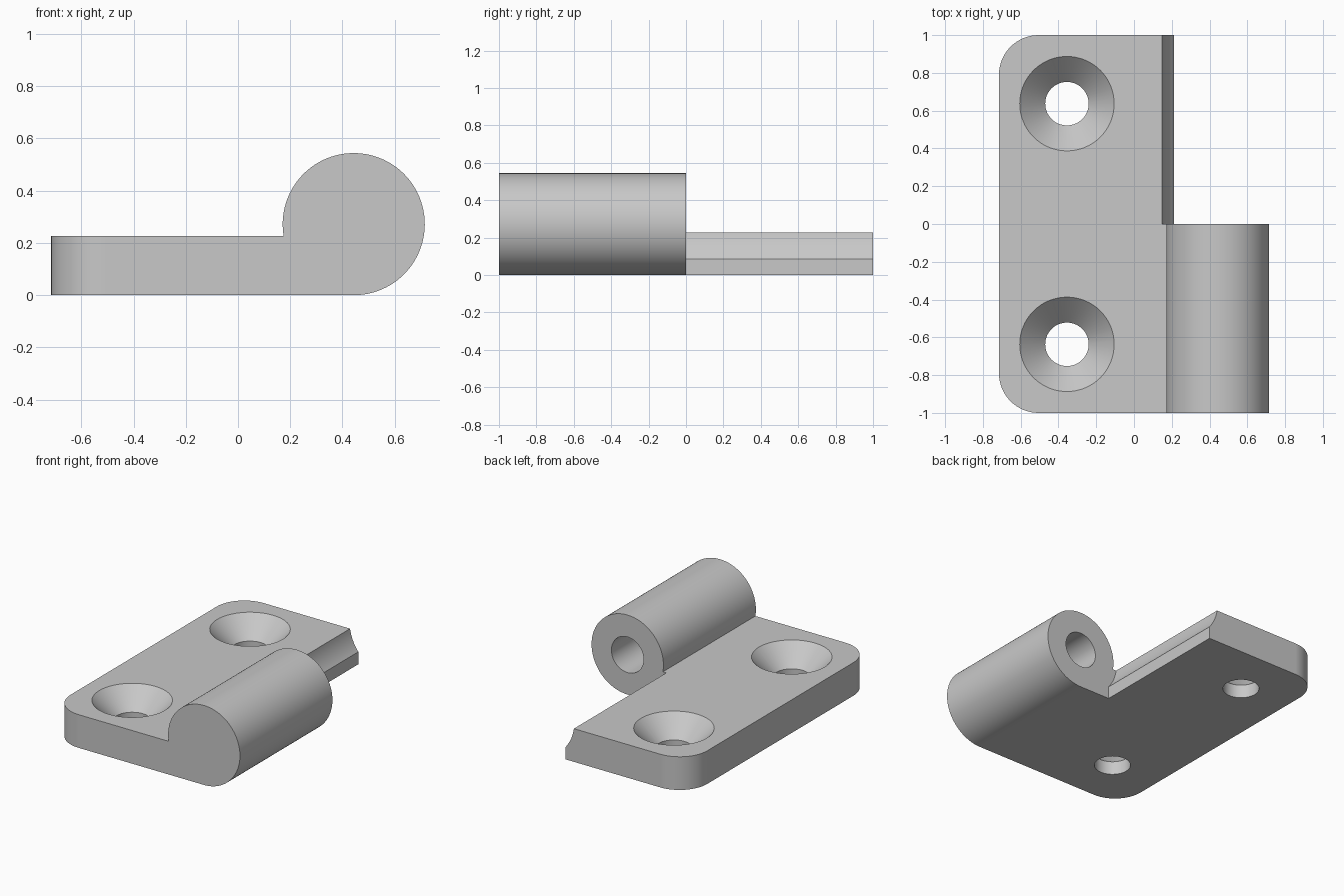
import bpy, bmesh, math
from math import sin, cos, pi, asin, sqrt, atan2

if "Cube" in bpy.data.objects:
    bpy.data.objects.remove(bpy.data.objects["Cube"])

T = 0.227                 # plate thickness
CX, R = 0.443, 0.272      # barrel axis x, and radius (axis height = radius)
SCOOP = 0.298             # clearance radius for the mating barrel
LEFT = -0.715

steel = bpy.data.materials.new("light grey metal")
steel.diffuse_color = (0.58, 0.58, 0.58, 1)
steel.use_nodes = True
steel.node_tree.nodes["Principled BSDF"].inputs["Base Color"].default_value = steel.diffuse_color


def arc(r, a0, a1, n):
    return [(CX + r * cos(a0 + (a1 - a0) * i / n),
             R + r * sin(a0 + (a1 - a0) * i / n)) for i in range(n + 1)]


def finish(name, bm):
    bmesh.ops.recalc_face_normals(bm, faces=bm.faces)
    me = bpy.data.meshes.new(name)
    bm.to_mesh(me)
    bm.free()
    me.materials.append(steel)
    ob = bpy.data.objects.new(name, me)
    bpy.context.collection.objects.link(ob)
    return ob


def prism(profile, y0, y1):
    """Extrude an xz profile along y."""
    bm = bmesh.new()
    f = bm.faces.new([bm.verts.new((x, y0, z)) for x, z in profile])
    ext = bmesh.ops.extrude_face_region(bm, geom=[f])["geom"]
    bmesh.ops.translate(bm, vec=(0, y1 - y0, 0),
                        verts=[v for v in ext if isinstance(v, bmesh.types.BMVert)])
    return bm


def lathe(name, profile, x, y, n=64):
    """Closed turned solid about a vertical axis, from (radius, z) rings."""
    bm = bmesh.new()
    rings = [[bm.verts.new((x + r * cos(2 * pi * i / n), y + r * sin(2 * pi * i / n), z))
              for i in range(n)] for r, z in profile]
    for a, b in zip(rings, rings[1:]):
        for i in range(n):
            j = (i + 1) % n
            bm.faces.new((a[i], a[j], b[j], b[i]))
    bm.faces.new(rings[0])
    bm.faces.new(rings[-1])
    return finish(name, bm)


def cut(target, cutter):
    m = target.modifiers.new("cut", 'BOOLEAN')
    m.operation = 'DIFFERENCE'
    m.solver = 'EXACT'
    m.object = cutter
    bpy.context.view_layer.objects.active = target
    bpy.ops.object.modifier_apply(modifier=m.name)
    bpy.data.objects.remove(cutter)


# Plate and barrel as one profile, with rounded outer corners
profile = arc(R, -pi / 2, pi + asin((R - T) / R), 72) + [(LEFT, T), (LEFT, 0)]
bm = prism(profile, -1, 1)
corners = [e for e in bm.edges
           if all(abs(v.co.x - LEFT) < 1e-4 for v in e.verts)
           and abs(e.verts[0].co.z - e.verts[1].co.z) > 0.1]
bmesh.ops.bevel(bm, geom=corners, offset=0.21, offset_type='OFFSET',
                segments=16, profile=0.5, affect='EDGES')
leaf = finish("hinge_leaf", bm)

# Rear half: remove the barrel and scoop clearance for the mating one
low = 0.085
dx = sqrt(SCOOP ** 2 - (R - low) ** 2)
a_low = atan2(low - R, -dx) + 2 * pi
scoop = arc(SCOOP, a_low, pi, 16) + [(CX - SCOOP, 1), (1, 1), (1, -0.1), (CX - dx, -0.1)]
cut(leaf, finish("scoop_cutter", prism(scoop, 0, 1.1)))

# Blind pin bore in the barrel
bore = [(CX + 0.122 * cos(2 * pi * i / 48), R + 0.122 * sin(2 * pi * i / 48))
        for i in range(48)]
cut(leaf, finish("bore_cutter", prism(bore, -0.8, 0.1)))

# Countersunk screw holes
for y in (-0.637, 0.637):
    cut(leaf, lathe("screw_cutter",
                    [(0.115, -0.1), (0.115, T - 0.135), (0.25, T), (0.25, T + 0.1)],
                    -0.355, y))

# Smooth round surfaces, crisp edges
bpy.ops.object.select_all(action='DESELECT')
leaf.select_set(True)
bpy.context.view_layer.objects.active = leaf
bpy.ops.object.shade_smooth_by_angle(angle=math.radians(30))
wn = leaf.modifiers.new("flat_faces", 'WEIGHTED_NORMAL')
wn.keep_sharp = True
